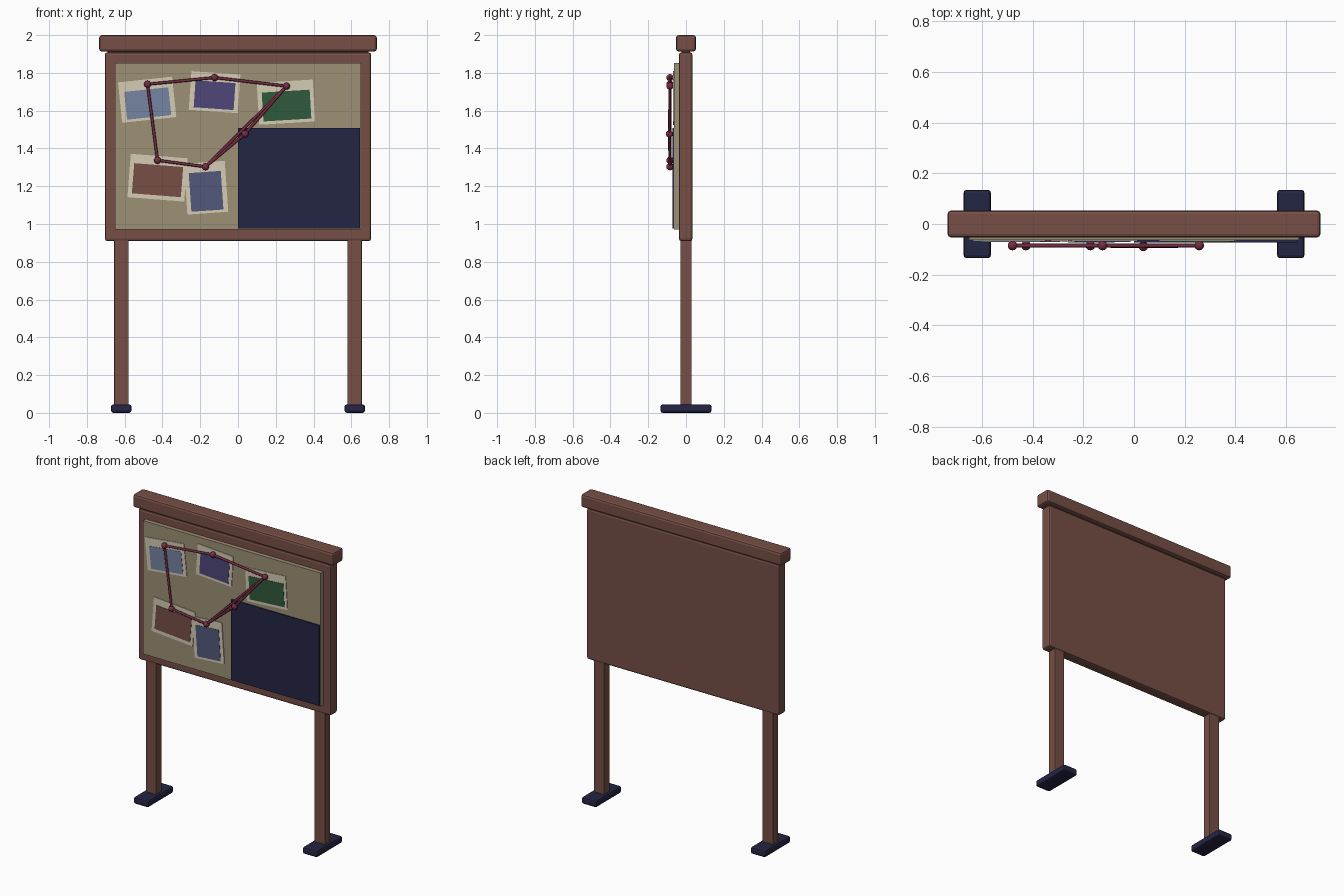
import bpy, math
from mathutils import Vector

if "Cube" in bpy.data.objects:
    bpy.data.objects.remove(bpy.data.objects["Cube"])


def mat(name, r, g, b):
    m = bpy.data.materials.new(name)
    lin = [((c / 255 + 0.055) / 1.055) ** 2.4 for c in (r, g, b)]
    m.diffuse_color = (*lin, 1)
    m.use_nodes = True
    m.node_tree.nodes["Principled BSDF"].inputs["Base Color"].default_value = m.diffuse_color
    return m


WOOD = mat("brown wood", 118, 79, 69)
CORK = mat("tan cork", 158, 145, 117)
NAVY = mat("dark navy", 36, 37, 68)
PAPER = mat("cream paper", 212, 204, 179)
BLUE = mat("pale blue", 118, 133, 162)
PURPLE = mat("purple", 78, 70, 120)
GREEN = mat("green", 48, 90, 60)
SLATE = mat("slate blue", 82, 90, 124)
RED = mat("dark red", 120, 45, 66)


def box(name, x, y, z, material, bevel=0.0, tilt=0.0):
    """Box from (min, max) pairs, optionally bevelled and tilted in the board plane."""
    bpy.ops.mesh.primitive_cube_add(size=1, location=[sum(p) / 2 for p in (x, y, z)])
    ob = bpy.context.object
    ob.name = name
    ob.scale = [p[1] - p[0] for p in (x, y, z)]
    bpy.ops.object.transform_apply(location=False, rotation=False, scale=True)
    ob.rotation_euler.y = -math.radians(tilt)
    ob.data.materials.append(material)
    if bevel:
        mod = ob.modifiers.new("bevel", "BEVEL")
        mod.width = bevel
        mod.segments = 2
    return ob


def plate(name, cx, cz, w, h, front, depth, tilt, material):
    box(name, (cx - w / 2, cx + w / 2), (front, front + depth),
        (cz - h / 2, cz + h / 2), material, tilt=tilt)


# Stand: feet and posts on both sides
for side, s in (("left", -1), ("right", 1)):
    c = s * 0.618
    box(side + "_foot", (c - 0.054, c + 0.054), (-0.135, 0.135), (0, 0.045), NAVY, 0.012)
    box(side + "_post", (c - 0.038, c + 0.038), (-0.029, 0.029), (0.04, 0.95), WOOD, 0.003)

# Board, top rail and cork sheet
box("board_frame", (-0.705, 0.705), (-0.037, 0.034), (0.91, 1.908), WOOD, 0.012)
box("neck_strip", (-0.69, 0.69), (-0.025, 0.022), (1.89, 1.93), WOOD)
box("top_rail", (-0.735, 0.735), (-0.053, 0.053), (1.913, 2.0), WOOD, 0.014)
box("cork_sheet", (-0.65, 0.65), (-0.064, -0.03), (0.97, 1.852), CORK)
box("notice_panel", (0, 0.645), (-0.072, -0.062), (0.975, 1.507), NAVY)

# Photos: tilt, paper (x, z, w, h), picture (x, z, w, h), colour
photos = [
    (6, (-0.481, 1.658, 0.288, 0.215), (-0.478, 1.638, 0.235, 0.148), BLUE),
    (-4, (-0.124, 1.698, 0.26, 0.205), (-0.124, 1.682, 0.212, 0.143), PURPLE),
    (3.5, (0.254, 1.645, 0.297, 0.222), (0.257, 1.627, 0.254, 0.153), GREEN),
    (-4.5, (-0.426, 1.245, 0.302, 0.23), (-0.426, 1.232, 0.26, 0.16), WOOD),
    (4, (-0.169, 1.192, 0.217, 0.27), (-0.169, 1.173, 0.17, 0.205), SLATE),
]
for i, (tilt, paper, picture, colour) in enumerate(photos, 1):
    lift = 0.0025 if i == 5 else 0
    plate(f"photo_paper_{i}", *paper, -0.068 - lift, 0.005, tilt, PAPER)
    plate(f"photo_picture_{i}", *picture, -0.070 - lift, 0.003, tilt, colour)

# Pins
pins = [(-0.479, 1.74), (-0.124, 1.775), (0.257, 1.73),
        (-0.172, 1.303), (-0.426, 1.337), (0.037, 1.477)]
points = [Vector((x, -0.085, z)) for x, z in pins]
points[5].y = -0.088
for i, p in enumerate(points, 1):
    bpy.ops.mesh.primitive_uv_sphere_add(segments=14, ring_count=8, radius=0.019, location=p)
    ob = bpy.context.object
    ob.name = f"pin_{i}"
    ob.data.materials.append(RED)
    bpy.ops.object.shade_smooth()

# Strings between pins
for a, b in ((0, 1), (1, 2), (2, 3), (3, 4), (4, 0), (2, 5), (5, 3)):
    d = points[b] - points[a]
    bpy.ops.mesh.primitive_cylinder_add(vertices=8, radius=0.0075, depth=d.length,
                                        location=(points[a] + points[b]) / 2)
    ob = bpy.context.object
    ob.name = f"string_{a + 1}_{b + 1}"
    ob.rotation_euler = d.to_track_quat("Z", "Y").to_euler()
    ob.data.materials.append(RED)
    bpy.ops.object.shade_smooth_by_angle(angle=math.radians(50))
